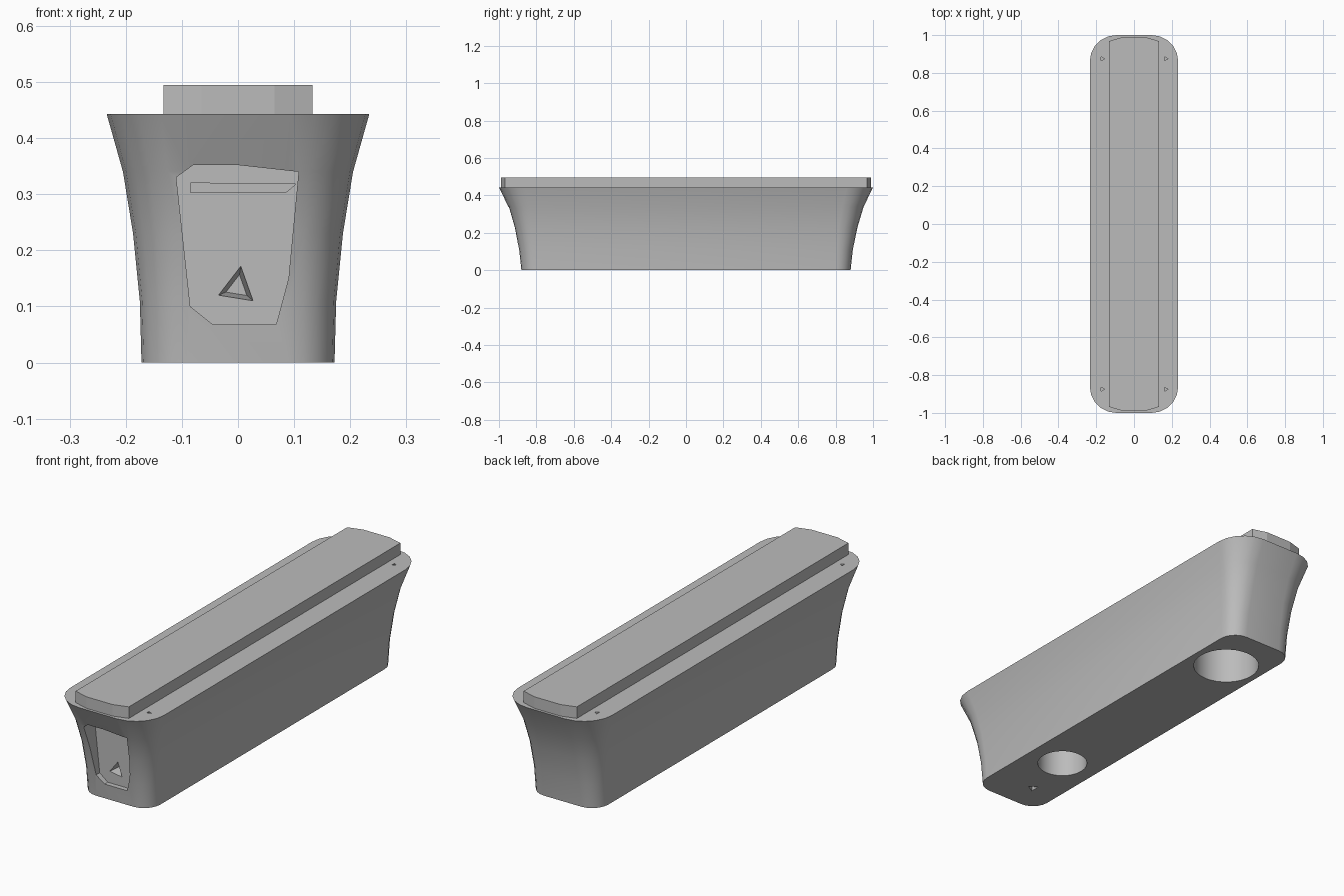
import bpy, bmesh, math
from mathutils import Vector

if "Cube" in bpy.data.objects:
    bpy.data.objects.remove(bpy.data.objects["Cube"], do_unlink=True)

grey = bpy.data.materials.new("plain grey")
grey.use_nodes = True
grey.diffuse_color = (0.5, 0.5, 0.5, 1)
grey.node_tree.nodes["Principled BSDF"].inputs["Base Color"].default_value = (0.5, 0.5, 0.5, 1)


def loft(name, rings):
    """Skin a stack of equal-length rings and cap both ends."""
    bm = bmesh.new()
    loops = [[bm.verts.new(p) for p in ring] for ring in rings]
    n = len(loops[0])
    for a, b in zip(loops, loops[1:]):
        for i in range(n):
            j = (i + 1) % n
            bm.faces.new((a[i], a[j], b[j], b[i]))
    bm.faces.new(loops[0][::-1])
    bm.faces.new(loops[-1])
    bmesh.ops.recalc_face_normals(bm, faces=bm.faces)
    mesh = bpy.data.meshes.new(name)
    bm.to_mesh(mesh)
    bm.free()
    mesh.materials.append(grey)
    obj = bpy.data.objects.new(name, mesh)
    bpy.context.collection.objects.link(obj)
    return obj


def rounded_rect(hx, hy, r, z, steps=5):
    ring = []
    for k, (sx, sy) in enumerate([(1, 1), (-1, 1), (-1, -1), (1, -1)]):
        for i in range(steps + 1):
            a = (k + i / steps) * math.pi / 2
            ring.append((sx * (hx - r) + r * math.cos(a), sy * (hy - r) + r * math.sin(a), z))
    return ring


def activate(obj):
    bpy.ops.object.select_all(action='DESELECT')
    obj.select_set(True)
    bpy.context.view_layer.objects.active = obj


def cut(target, cutter):
    cutter.hide_render = True
    mod = target.modifiers.new("cut", 'BOOLEAN')
    mod.operation = 'DIFFERENCE'
    mod.solver = 'EXACT'
    mod.object = cutter
    activate(target)
    bpy.ops.object.modifier_apply(modifier=mod.name)
    bpy.data.objects.remove(cutter, do_unlink=True)


def front_cutter(points, y_front, y_back, shrink=1.0):
    """Prism along y from an x-z outline, optionally tapering inwards."""
    c = sum((Vector(p) for p in points), Vector((0, 0))) / len(points)
    back = [c + (Vector(p) - c) * shrink for p in points]
    return loft("cutter", [[(x, y_front, z) for x, z in points],
                           [(x, y_back, z) for x, z in back]])


def round_cutter(x, y, r, z0, z1, sides):
    ring = [(x + r * math.cos(t * math.tau / sides), y + r * math.sin(t * math.tau / sides))
            for t in range(sides)]
    return loft("cutter", [[(a, b, z) for a, b in ring] for z in (z0, z1)])


# Flared body: half width, half length, corner radius, height
body = loft("body", [rounded_rect(*s) for s in [
    (0.172, 0.880, 0.08, 0.0), (0.175, 0.892, 0.085, 0.11), (0.187, 0.917, 0.10, 0.23),
    (0.205, 0.950, 0.115, 0.34), (0.234, 1.0, 0.14, 0.443)]])

# Recessed front panel with its slot and pointed hole
cut(body, front_cutter([(-0.08, 0.352), (-0.11, 0.33), (-0.085, 0.10), (-0.045, 0.068),
                        (0.068, 0.068), (0.09, 0.15), (0.108, 0.34), (0.0, 0.352)], -1.2, -0.865))
cut(body, front_cutter([(-0.085, 0.303), (0.085, 0.303), (0.103, 0.318), (-0.085, 0.32)], -0.875, -0.845))
cut(body, front_cutter([(-0.035, 0.12), (0.027, 0.11), (0.005, 0.172)], -0.866, -0.81, 0.6))

# Round sockets and a small hole in the underside
cut(body, round_cutter(0, 0.63, 0.143, -0.1, 0.36, 32))
cut(body, round_cutter(0, -0.49, 0.108, -0.1, 0.36, 32))
cut(body, round_cutter(-0.04, -0.74, 0.025, -0.1, 0.08, 3))

# Screw holes in the rim
for sx in (-1, 1):
    for sy in (-1, 1):
        cut(body, round_cutter(sx * 0.168, sy * 0.875, 0.012, 0.38, 0.5, 3))

activate(body)
bpy.ops.object.shade_smooth_by_angle(angle=math.radians(30))

# Raised top plate with gently bowed ends
end = [(0.133, 0.968), (0.065, 0.988), (-0.065, 0.988), (-0.133, 0.968)]
outline = end + [(-x, -y) for x, y in end]
loft("top_plate", [[(x, y, z) for x, y in outline] for z in (0.443, 0.495)])
